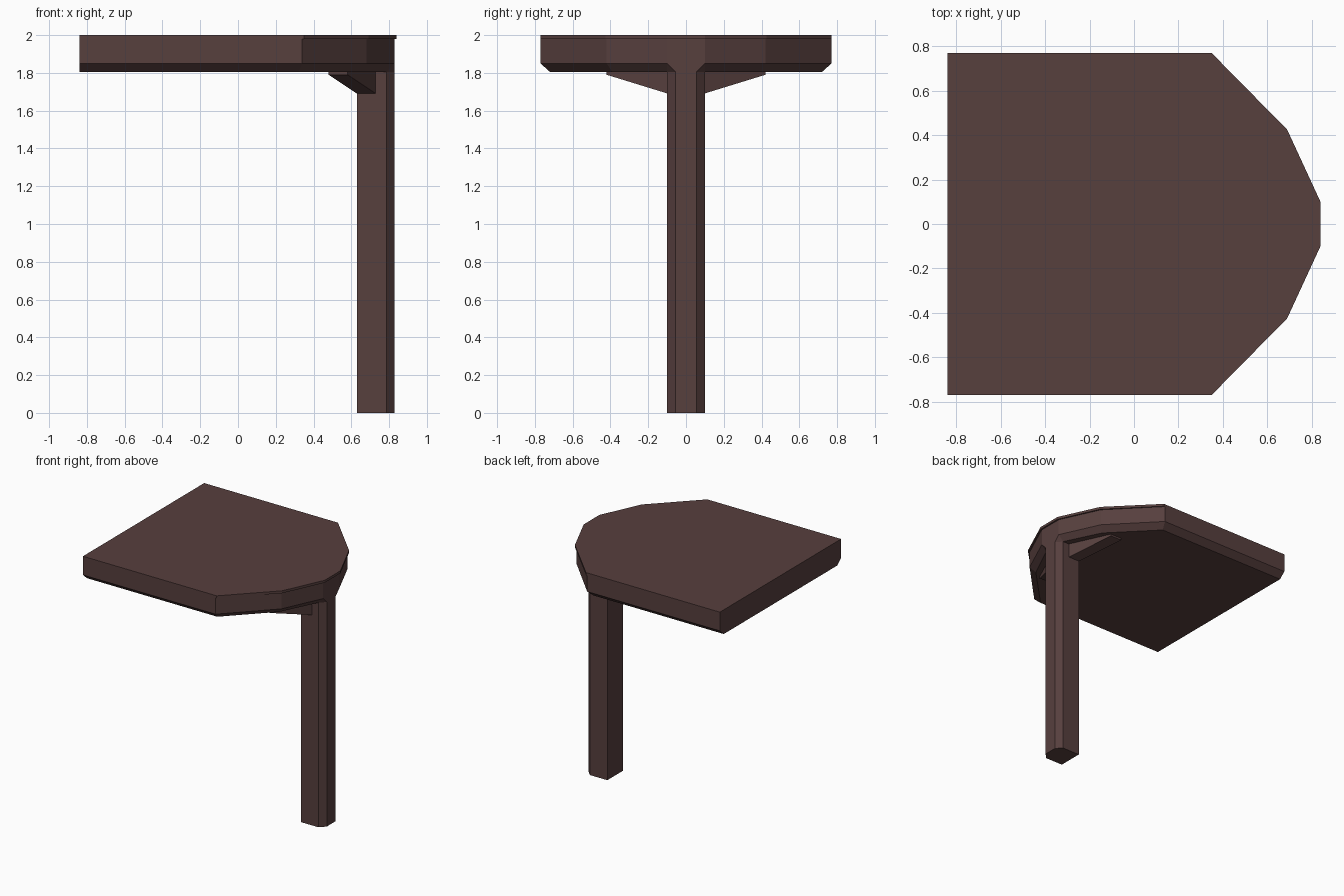
import bpy, bmesh

if "Cube" in bpy.data.objects:
    bpy.data.objects.remove(bpy.data.objects["Cube"])

wood = bpy.data.materials.new("dark_brown_wood")
wood.diffuse_color = (0.095, 0.050, 0.048, 1)
wood.use_nodes = True
wood.node_tree.nodes["Principled BSDF"].inputs["Base Color"].default_value = wood.diffuse_color


def loft(name, loops):
    """Solid skinned through closed loops with equal point counts."""
    bm = bmesh.new()
    rings = [[bm.verts.new(p) for p in loop] for loop in loops]
    n = len(rings[0])
    for a, b in zip(rings, rings[1:]):
        for i in range(n):
            j = (i + 1) % n
            bm.faces.new((a[i], a[j], b[j], b[i]))
    bm.faces.new(rings[0][::-1])
    bm.faces.new(rings[-1])
    bmesh.ops.remove_doubles(bm, verts=bm.verts, dist=0.0005)
    bmesh.ops.recalc_face_normals(bm, faces=bm.faces)
    me = bpy.data.meshes.new(name)
    bm.to_mesh(me)
    bm.free()
    me.materials.append(wood)
    ob = bpy.data.objects.new(name, me)
    bpy.context.collection.objects.link(ob)
    return ob


def ring(half, z):
    """Mirror a half outline (y > 0) into a closed loop at height z."""
    pts = [(x, -y) for x, y in half] + [(x, y) for x, y in reversed(half)]
    return [(x, y, z) for x, y in pts]


# thin top lip, overhanging the rounded end slightly
lip = [(-0.84, 0.77), (0.35, 0.77), (0.69, 0.425), (0.84, 0.10)]
loft("tabletop_lip", [ring(lip, 1.98), ring(lip, 2.0)])

# slab with chamfered underside that tapers into the leg
body = [(-0.84, 0.77), (0.34, 0.77), (0.68, 0.42), (0.828, 0.10), (0.828, 0.10)]
under = [(-0.84, 0.72), (0.32, 0.72), (0.643, 0.39), (0.785, 0.10), (0.828, 0.055)]
loft("tabletop_slab", [ring(under, 1.805), ring(body, 1.85), ring(body, 1.98)])

# single leg with chamfered outer corners
leg = [(0.63, 0.10), (0.785, 0.10), (0.828, 0.055)]
loft("leg", [ring(leg, 0.0), ring(leg, 1.805)])

# tapered brackets sweeping from the leg along the rounded end
for side, s in (("left", 1), ("right", -1)):
    def section(x, y, z):
        return [(x, s * y, z), (x + 0.1, s * y, z),
                (x + 0.1, s * y, 1.81), (x, s * y, 1.81)]
    loft(side + "_bracket", [section(0.63, 0.095, 1.69), section(0.48, 0.42, 1.79)])
